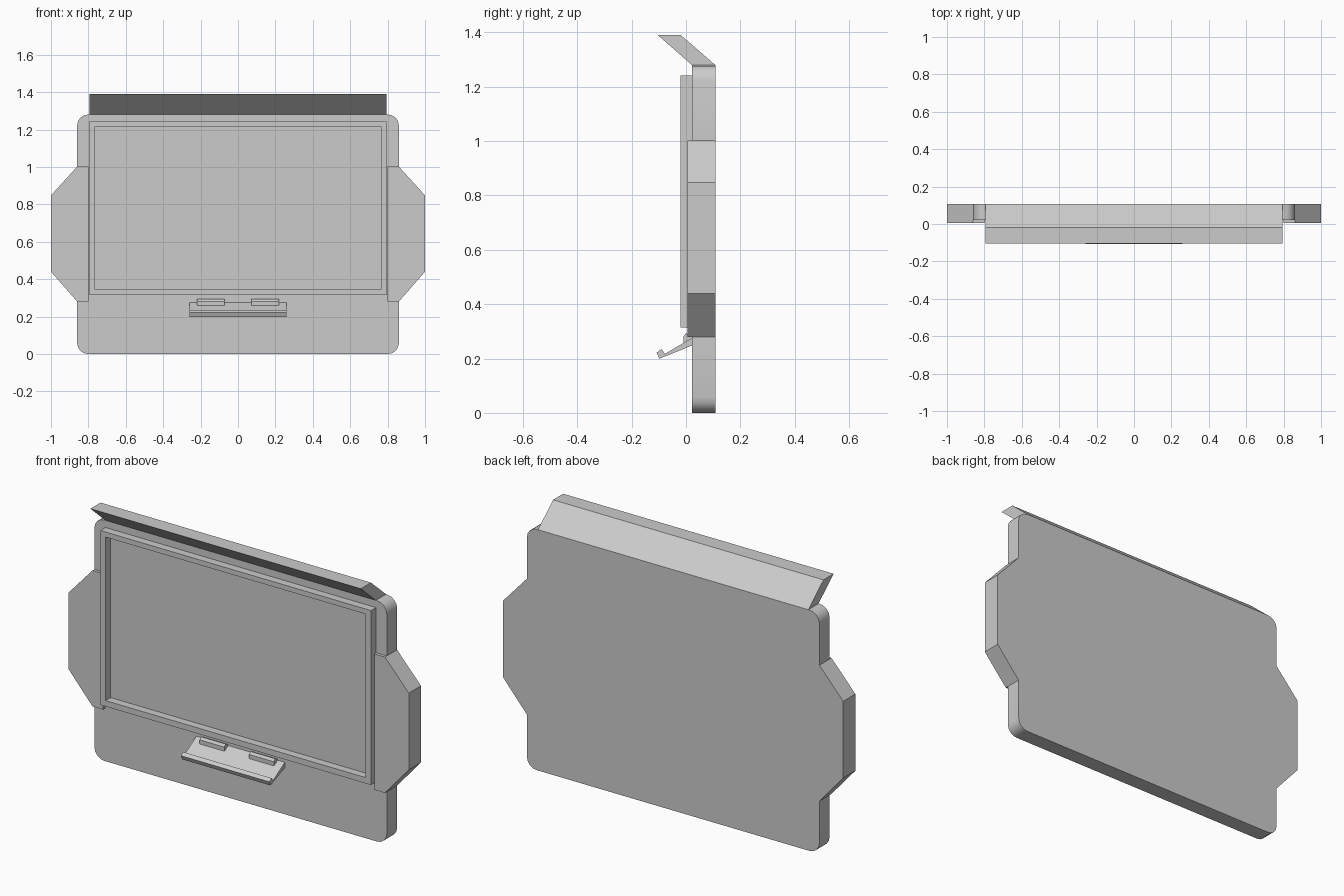
import bpy, bmesh, math

if "Cube" in bpy.data.objects:
    bpy.data.objects.remove(bpy.data.objects["Cube"])

BACK, FACE = 0.108, 0.022


def finish(name, bm, smooth=False):
    bmesh.ops.recalc_face_normals(bm, faces=bm.faces)
    me = bpy.data.meshes.new(name)
    bm.to_mesh(me)
    bm.free()
    ob = bpy.data.objects.new(name, me)
    bpy.context.collection.objects.link(ob)
    if smooth:
        bpy.ops.object.select_all(action='DESELECT')
        ob.select_set(True)
        bpy.context.view_layer.objects.active = ob
        bpy.ops.object.shade_smooth_by_angle(angle=math.radians(30))
    return ob


def prism(name, pts, a, b, axis, smooth=False):
    """Extrude a 2D outline from a to b along axis ('y': pts are x,z; 'x': pts are y,z)."""
    bm = bmesh.new()
    place = (lambda p, t: (p[0], t, p[1])) if axis == 'y' else (lambda p, t: (t, p[0], p[1]))
    ra, rb = ([bm.verts.new(place(p, t)) for p in pts] for t in (a, b))
    bm.faces.new(ra)
    bm.faces.new(rb)
    n = len(pts)
    for i in range(n):
        j = (i + 1) % n
        bm.faces.new((ra[i], ra[j], rb[j], rb[i]))
    return finish(name, bm, smooth)


def arc(cx, cz, r, start, steps=4):
    return [(cx + r * math.cos(math.radians(start + 90 * i / steps)),
             cz + r * math.sin(math.radians(start + 90 * i / steps))) for i in range(steps + 1)]


# Main body: rounded panel with angled side wings, right half mirrored
wing = [(0.86, 0.28), (1.0, 0.44), (1.0, 0.848), (0.86, 1.002)]
R = 0.058
right = arc(0.86 - R, R, R, -90) + wing + arc(0.86 - R, 1.28 - R, R, 0)
prism("body", right + [(-x, z) for x, z in reversed(right)], FACE, BACK, 'y', True)

# Raised speaker pads on the wings
pad = [(0.798, 0.28)] + wing + [(0.798, 1.002)]
for side, s in (("right", 1), ("left", -1)):
    prism(side + "_speaker_pad", [(s * x, z) for x, z in pad], 0.006, FACE, 'y')

# Screen frame: rectangular ring in front of the body
bm = bmesh.new()
loops = []
for w, z0, z1 in ((0.795, 0.315, 1.242), (0.765, 0.346, 1.215)):
    for y in (-0.02, FACE):
        loops.append([bm.verts.new((x, y, z)) for x, z in ((-w, z0), (w, z0), (w, z1), (-w, z1))])
of, ob_, inf, inb = loops
for p, q in ((of, inf), (of, ob_), (inf, inb), (ob_, inb)):
    for i in range(4):
        j = (i + 1) % 4
        bm.faces.new((p[i], p[j], q[j], q[i]))
finish("screen_frame", bm)

# Slanted top visor
prism("visor", [(FACE, 1.275), (BACK, 1.275), (BACK, 1.28), (-0.019, 1.39), (-0.104, 1.39), (FACE, 1.28)],
      -0.795, 0.795, 'x')

# Pen tray with a raised lip
prism("tray", [(FACE, 0.248), (-0.098, 0.199), (-0.108, 0.222), (-0.09, 0.235),
               (-0.078, 0.217), (FACE, 0.276)], -0.26, 0.26, 'x')

# Tray hinges
for side, s in (("right", 1), ("left", -1)):
    prism(side + "_hinge", [(-0.01, 0.258), (-0.01, 0.28), (0.0, 0.293), (FACE, 0.282), (FACE, 0.27)],
          s * 0.073, s * 0.218, 'x')
